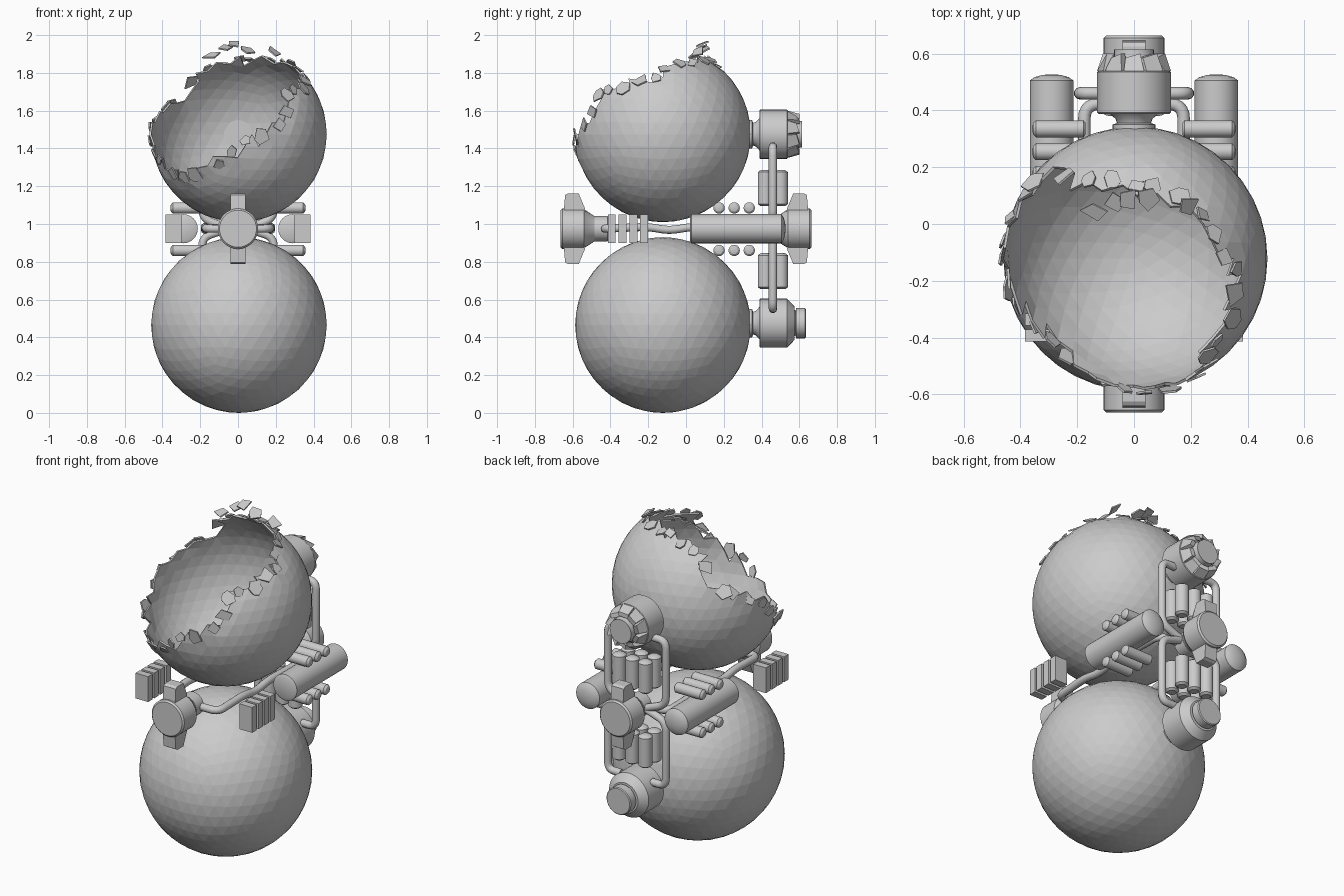
import bpy, bmesh, math, random
from mathutils import Vector, Matrix

if "Cube" in bpy.data.objects:
    bpy.data.objects.remove(bpy.data.objects["Cube"])

random.seed(4)
grey = bpy.data.materials.new("grey")
grey.diffuse_color = (0.6, 0.6, 0.6, 1)
grey.use_nodes = True
grey.node_tree.nodes["Principled BSDF"].inputs["Base Color"].default_value = grey.diffuse_color


def finish(bm, name, smooth=True):
    bmesh.ops.recalc_face_normals(bm, faces=bm.faces)
    mesh = bpy.data.meshes.new(name)
    bm.to_mesh(mesh)
    bm.free()
    mesh.materials.append(grey)
    if smooth:
        mesh.shade_smooth()
        mesh.set_sharp_from_angle(angle=math.radians(30))
    ob = bpy.data.objects.new(name, mesh)
    bpy.context.collection.objects.link(ob)
    return ob


def lathe(name, base, axis, profile, sides=32):
    """Closed turned part: profile is (distance along axis, radius)."""
    bm = bmesh.new()
    rot = Vector(axis).to_track_quat('Z', 'Y').to_matrix()
    rings = []
    for d, r in profile:
        rings.append([bm.verts.new(Vector(base) + rot @ Vector(
            (r * math.cos(k * math.tau / sides), r * math.sin(k * math.tau / sides), d)))
            for k in range(sides)])
    for a, b in zip(rings, rings[1:]):
        for k in range(sides):
            j = (k + 1) % sides
            bm.faces.new((a[k], a[j], b[j], b[k]))
    bm.faces.new(rings[0])
    bm.faces.new(rings[-1])
    return finish(bm, name)


def pipe(name, points, radius, bend=0.05):
    """Tube along a path with rounded corners."""
    pts = [Vector(p) for p in points]
    path = [pts[0]]
    for a, b, c in zip(pts, pts[1:], pts[2:]):
        p = b + (a - b).normalized() * min(bend, (a - b).length * .45)
        q = b + (c - b).normalized() * min(bend, (c - b).length * .45)
        for i in range(6):
            t = i / 5
            path.append(p * (1 - t) ** 2 + b * 2 * t * (1 - t) + q * t * t)
    path.append(pts[-1])
    cu = bpy.data.curves.new(name, 'CURVE')
    cu.dimensions = '3D'
    cu.bevel_depth = radius
    cu.bevel_resolution = 3
    cu.use_fill_caps = True
    sp = cu.splines.new('POLY')
    sp.points.add(len(path) - 1)
    for s, p in zip(sp.points, path):
        s.co = (*p, 1)
    cu.materials.append(grey)
    ob = bpy.data.objects.new(name, cu)
    bpy.context.collection.objects.link(ob)


def prism(name, outline, x0, x1):
    """Outline in (y, z) extruded along x."""
    bm = bmesh.new()
    f = bm.faces.new([bm.verts.new((x0, y, z)) for y, z in outline])
    ext = bmesh.ops.extrude_face_region(bm, geom=[f])
    bmesh.ops.translate(bm, vec=(x1 - x0, 0, 0),
                        verts=[v for v in ext['geom'] if isinstance(v, bmesh.types.BMVert)])
    return finish(bm, name, False)


# Lower intact sphere
R = 0.465
low = Vector((0.005, -0.122, 0.465))
bm = bmesh.new()
bmesh.ops.create_icosphere(bm, subdivisions=4, radius=R, matrix=Matrix.Translation(low))
finish(bm, "lower_sphere", False)

# Upper broken shell: faces inside a ragged rim are removed
top = Vector((0.005, -0.122, 1.475))
axis = Vector((-.17, -.51, .85)).normalized()
u = axis.orthogonal().normalized()
v = axis.cross(u)


def polar(d):
    return math.atan2(d.dot(v), d.dot(u)) % math.tau, d.angle(axis)


rim = sorted(polar(Vector(p)) for p in (
    (.05, -.46, -.02), (-.15, -.40, -.16), (-.3, -.28, -.22), (-.46, -.03, -.02),
    (-.3, .29, .2), (-.16, .25, .34), (0, .25, .39), (.2, .15, .39), (.33, -.03, .32),
    (.33, -.18, .27), (.25, -.33, .2), (.18, -.42, .0)))


def rim_angle(t):
    ring = [(rim[-1][0] - math.tau, rim[-1][1])] + rim + [(rim[0][0] + math.tau, rim[0][1])]
    for (a, p), (b, q) in zip(ring, ring[1:]):
        if a <= t <= b:
            return p + (q - p) * (t - a) / (b - a)


def direction(t, p):
    return axis * math.cos(p) + (u * math.cos(t) + v * math.sin(t)) * math.sin(p)


bm = bmesh.new()
bmesh.ops.create_icosphere(bm, subdivisions=4, radius=R)
gone = []
for f in bm.faces:
    t, p = polar(f.calc_center_median())
    if p < rim_angle(t) + random.uniform(-.07, .07):
        gone.append(f)
bmesh.ops.delete(bm, geom=gone, context='FACES')
for vert in bm.verts:
    if vert.is_boundary:
        vert.co *= random.uniform(.985, 1.02)
bmesh.ops.translate(bm, vec=top, verts=bm.verts)
shell = finish(bm, "broken_shell", False)
mod = shell.modifiers.new("thickness", 'SOLIDIFY')
mod.thickness = 0.01
mod.offset = -1

# Loose shards around the rim
bm = bmesh.new()


def shard(center, normal, size):
    rot = normal.to_track_quat('Z', 'Y').to_matrix()
    n = random.choice((4, 5, 5, 6))
    start = random.random() * 6
    ring = []
    for k in range(n):
        a = start + math.tau * (k + random.uniform(-.2, .2)) / n
        r = size * random.uniform(.75, 1.15)
        ring.append(center + rot @ Vector((r * math.cos(a), r * math.sin(a), 0)))
    lo = [bm.verts.new(p - normal * .004) for p in ring]
    hi = [bm.verts.new(p + normal * .004) for p in ring]
    bm.faces.new(hi)
    bm.faces.new(lo[::-1])
    for k in range(n):
        j = (k + 1) % n
        bm.faces.new((lo[k], lo[j], hi[j], hi[k]))


for i in range(30):
    t = math.tau * (i + random.uniform(-.3, .3)) / 30 % math.tau
    d = direction(t, rim_angle(t) + random.uniform(-.02, .07))
    tilt = Vector([random.uniform(-.3, .3) for _ in range(3)])
    shard(top + d * R * random.uniform(1.0, 1.025), (d + tilt).normalized(), random.uniform(.03, .05))
for p in ((-.02, .09, 1.955), (-.07, .08, 1.935), (-.14, .04, 1.89), (.05, .09, 1.92), (.19, .06, 1.91)):
    d = (Vector(p) - top).normalized()
    shard(Vector(p), (d + Vector((.1, -.7, -.2))).normalized(), .045)
finish(bm, "rim_shards", False)

# Rear couplings on both spheres
for name, z in (("lower", .475), ("upper", 1.475)):
    lathe(name + "_coupling", (0, 0, z), (0, 1, 0),
          ((.325, .075), (.35, .075), (.355, .06), (.37, .065), (.388, .085), (.388, .125),
           (.393, .13), (.535, .13), (.54, .125), (.575, .088), (.575, .07), (.58, .065),
           (.583, .08), (.63, .08), (.635, .075)) if name == "lower" else
          ((.325, .075), (.35, .075), (.355, .06), (.37, .065), (.388, .085), (.388, .125),
           (.393, .13), (.535, .13), (.54, .12), (.545, .085), (.59, .07), (.615, .07)))

# Torn petals around the upper coupling
bm = bmesh.new()
for k in range(10):
    turn = Matrix.Translation((0, 0, 1.475)) @ Matrix.Rotation(k * math.tau / 10, 4, 'Y')
    quad = ((-.036, .538, .125), (.036, .538, .125), (.022, .60, .108), (-.03, .585, .095))
    outer = [bm.verts.new(turn @ Vector(p)) for p in quad]
    inner = [bm.verts.new(turn @ (Vector(p) - Vector((0, 0, .025)))) for p in quad]
    bm.faces.new(outer)
    bm.faces.new(inner[::-1])
    for i in range(4):
        j = (i + 1) % 4
        bm.faces.new((outer[i], outer[j], inner[j], inner[i]))
finish(bm, "coupling_petals", False)
lathe("upper_coupling_cap", (0, 0, 1.475), (0, 1, 0), ((.54, .06), (.61, .07), (.615, .065)))

# End thrusters at front and back, each with two fins
for name, s in (("front", -1), ("back", 1)):
    lathe(name + "_thruster", (0, 0, .975), (0, s, 0),
          ((.41, .06), (.415, .067), (.485, .067), (.535, .1), (.54, .107), (.655, .107), (.664, .098)))
    for tag, up in (("upper", 1), ("lower", -1)):
        prism(f"{name}_{tag}_fin",
              [(s * y, .975 + up * h) for y, h in
               ((.53, .08), (.535, .108), (.568, .187), (.625, .187), (.64, .178), (.648, .08))], -.04, .04)

# Side equipment, mirrored left and right
for side, s in (("left", -1), ("right", 1)):
    # Long tank
    lathe(side + "_tank", (s * .29, 0, .975), (0, 1, 0),
          ((.02, .06), (.028, .077), (.505, .077), (.517, .06), (.524, .035), (.527, .012)))
    # Radiator plates
    for i in range(4):
        y = -.393 + i * .057
        prism(f"{side}_radiator_plate_{i + 1}",
              ((y - .021, .9), (y + .021, .9), (y + .021, 1.05), (y - .021, 1.05)), s * .3, s * .383)
    # Short crosswise canisters above and below the tank
    for i, y in enumerate((.175, .255, .335)):
        for tag, z in (("upper", 1.085), ("lower", .86)):
            lathe(f"{side}_{tag}_canister_{i + 1}", (0, y, z), (s, 0, 0),
                  ((.17, .02), (.178, .03), (.345, .03), (.355, .02), (.358, .006)), 20)
    # Long pipe between the front and back thrusters
    pipe(side + "_long_pipe", ((s * .04, -.43, .975), (s * .17, -.43, .975), (s * .175, -.2, .985),
                               (s * .175, -.09, .965), (s * .175, .03, .985),
                               (s * .175, .42, .975), (s * .04, .43, .975)), .022)
    # Coupling pipes
    for tag, z, e in (("upper", 1.41, 1.03), ("lower", .55, .93)):
        pipe(f"{side}_{tag}_coupling_pipe",
             ((s * .1, .46, z), (s * .19, .46, z), (s * .19, .46, e), (s * .05, .46, .975)), .022)

# Upright canister banks between couplings and back thruster
for tag, z in (("upper", 1.1), ("lower", .66)):
    for i, x in enumerate((-.085, 0, .085)):
        for j, y in enumerate((.418, .502)):
            lathe(f"{tag}_upright_canister_{i * 2 + j + 1}", (x, y, z), (0, 0, 1),
                  ((-.004, .025), (.006, .038), (.174, .038), (.184, .025), (.187, .008)), 20)
